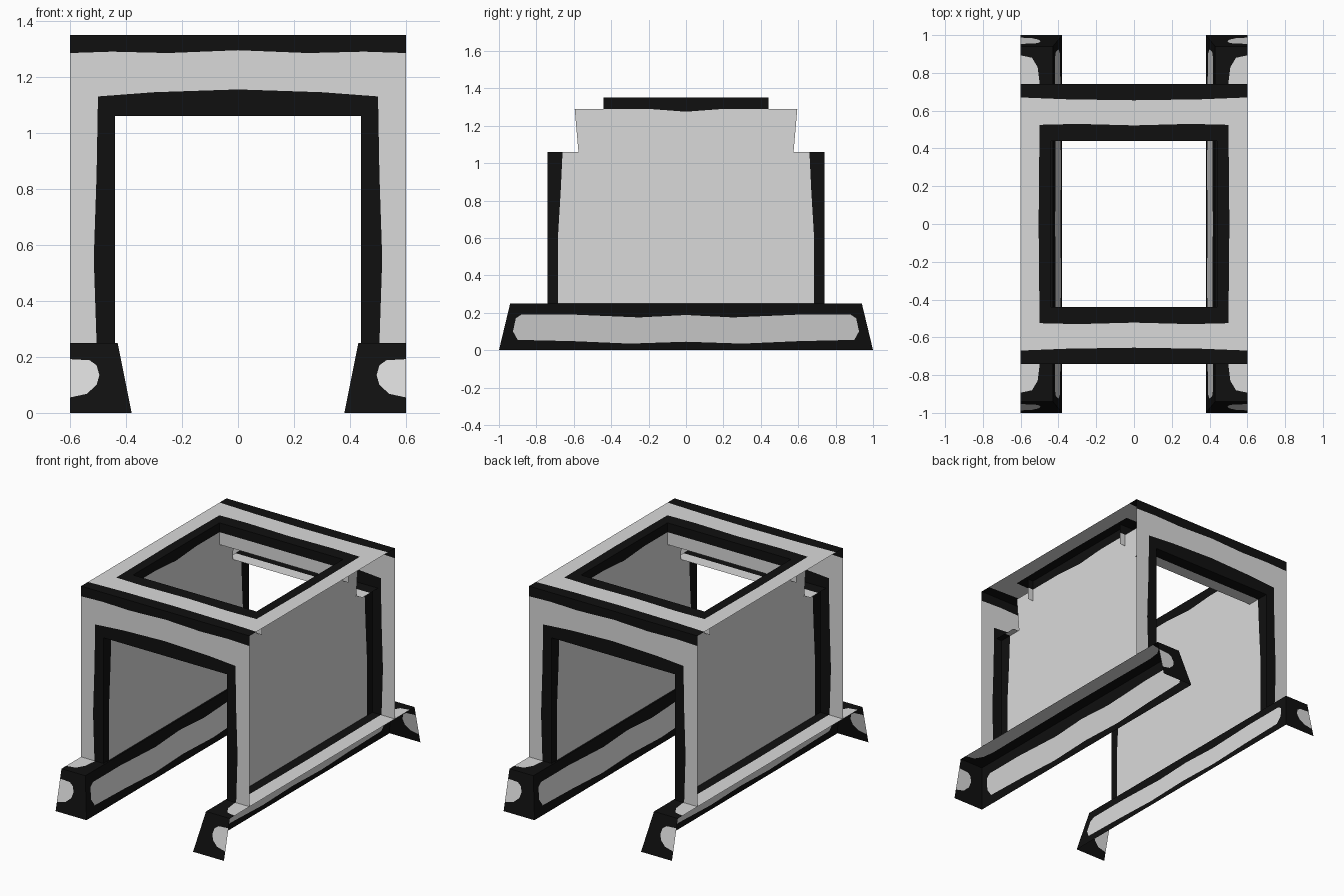
import bpy, bmesh
from mathutils import Vector

if "Cube" in bpy.data.objects:
    bpy.data.objects.remove(bpy.data.objects["Cube"])


def colour(name, v):
    m = bpy.data.materials.new(name)
    m.diffuse_color = (v, v, v, 1)
    m.use_nodes = True
    m.node_tree.nodes["Principled BSDF"].inputs["Base Color"].default_value = m.diffuse_color
    return m


MATS = [colour("light grey", 0.70), colour("black", 0.005)]
LIGHT, BLACK = 0, 1


def sheet(name, to3d, facing, tiles):
    """One quarter of a thin panel as coloured tiles, mirrored in x and y."""
    bm = bmesh.new()
    for mat, pts in tiles:
        f = bm.faces.new([bm.verts.new(to3d(a, b)) for a, b in pts])
        f.material_index = mat
        f.normal_update()
        if f.normal.dot(Vector(facing)) < 0:
            f.normal_flip()
    bmesh.ops.remove_doubles(bm, verts=bm.verts, dist=1e-5)
    me = bpy.data.meshes.new(name)
    bm.to_mesh(me)
    bm.free()
    for m in MATS:
        me.materials.append(m)
    ob = bpy.data.objects.new(name, me)
    bpy.context.collection.objects.link(ob)
    mod = ob.modifiers.new("Mirror", 'MIRROR')
    mod.use_axis = (True, True, False)
    mod.merge_threshold = 0.0005
    return ob


# front and back door frames, coordinates (x, z)
rim = [(0.505, 0.25), (0.515, 0.55), (0.505, 0.85), (0.50, 1.13), (0.30, 1.145), (0, 1.155)]
top = [(0, 1.295), (0.25, 1.285), (0.45, 1.29), (0.6, 1.285)]
sheet("door_frame", lambda a, b: (a, 0.74, b), (0, 1, 0), [
    (BLACK, top + [(0.6, 1.35), (0, 1.35)]),
    (LIGHT, top + [(0.6, 0.25)] + rim),
    (BLACK, rim + [(0, 1.06), (0.44, 1.06), (0.44, 0.25)]),
])

# roof with square opening, coordinates (x, y)
rim = [(0.505, 0), (0.50, 0.525), (0.30, 0.53), (0, 0.522)]
edge = [(0, 0.655), (0.35, 0.66), (0.6, 0.67)]
sheet("roof", lambda a, b: (a, b, 1.35), (0, 0, 1), [
    (BLACK, edge + [(0.6, 0.74), (0, 0.74)]),
    (LIGHT, edge + [(0.6, 0)] + rim),
    (BLACK, rim + [(0, 0.44), (0.44, 0.44), (0.44, 0)]),
])

# side walls with notched upper corners, coordinates (y, z)
jamb = [(0.685, 0.25), (0.685, 0.60), (0.67, 0.85), (0.66, 1.06)]
lip = [(0.44, 1.29), (0.2, 1.29), (0, 1.275)]
sheet("side_wall", lambda a, b: (0.44, a, b), (-1, 0, 0), [
    (BLACK, lip + [(0, 1.35), (0.44, 1.35)]),
    (LIGHT, [(0, 0.25)] + jamb + [(0.575, 1.06), (0.595, 1.29)] + lip),
    (BLACK, jamb + [(0.74, 1.06), (0.74, 0.25)]),
])

# soffit under each lintel, coordinates (x, y)
sheet("lintel_soffit", lambda a, b: (a, b, 1.06), (0, 0, -1), [
    (LIGHT, [(0, 0.58), (0.48, 0.58), (0.48, 0.66), (0, 0.66)]),
    (BLACK, [(0, 0.66), (0.48, 0.66), (0.48, 0.74), (0, 0.74)]),
])

# lip hanging from the roof opening, coordinates (x, z)
sheet("roof_lip", lambda a, b: (a, 0.44, b), (0, -1, 0), [
    (LIGHT, [(0, 1.21), (0.48, 1.21), (0.48, 1.29), (0, 1.29)]),
    (BLACK, [(0, 1.29), (0.48, 1.29), (0.48, 1.35), (0, 1.35)]),
])

# base beams: sloped inner side, coordinates (y, z)
patch = [(0, 0.045), (0.3, 0.035), (0.6, 0.048), (0.90, 0.055), (0.925, 0.10), (0.91, 0.17),
         (0.88, 0.19), (0.6, 0.19), (0.25, 0.175), (0, 0.188)]
sheet("beam_side", lambda a, b: (0.38 + 0.2 * b, a, b), (-1, 0, 0.2), [
    (LIGHT, patch),
    (BLACK, patch + [(0, 0.25), (0.94, 0.25), (1, 0), (0, 0)]),
])

# base beams: sloped ends, coordinates (x, z)
patch = [(0.6, 0.055), (0.54, 0.068), (0.505, 0.10), (0.495, 0.135), (0.505, 0.17),
         (0.53, 0.188), (0.6, 0.192)]
sheet("beam_end", lambda a, b: (a, 1 - 0.24 * b, b), (0, 1, 0.2), [
    (LIGHT, patch),
    (BLACK, patch + [(0.6, 0.25), (0.43, 0.25), (0.38, 0), (0.6, 0)]),
])

# base beams: top, coordinates (x, y)
patch = [(0.505, 0), (0.50, 0.75), (0.51, 0.83), (0.54, 0.88), (0.6, 0.893)]
sheet("beam_top", lambda a, b: (a, b, 0.25), (0, 0, 1), [
    (LIGHT, patch + [(0.6, 0)]),
    (BLACK, patch + [(0.6, 0.94), (0.43, 0.94), (0.43, 0)]),
])
